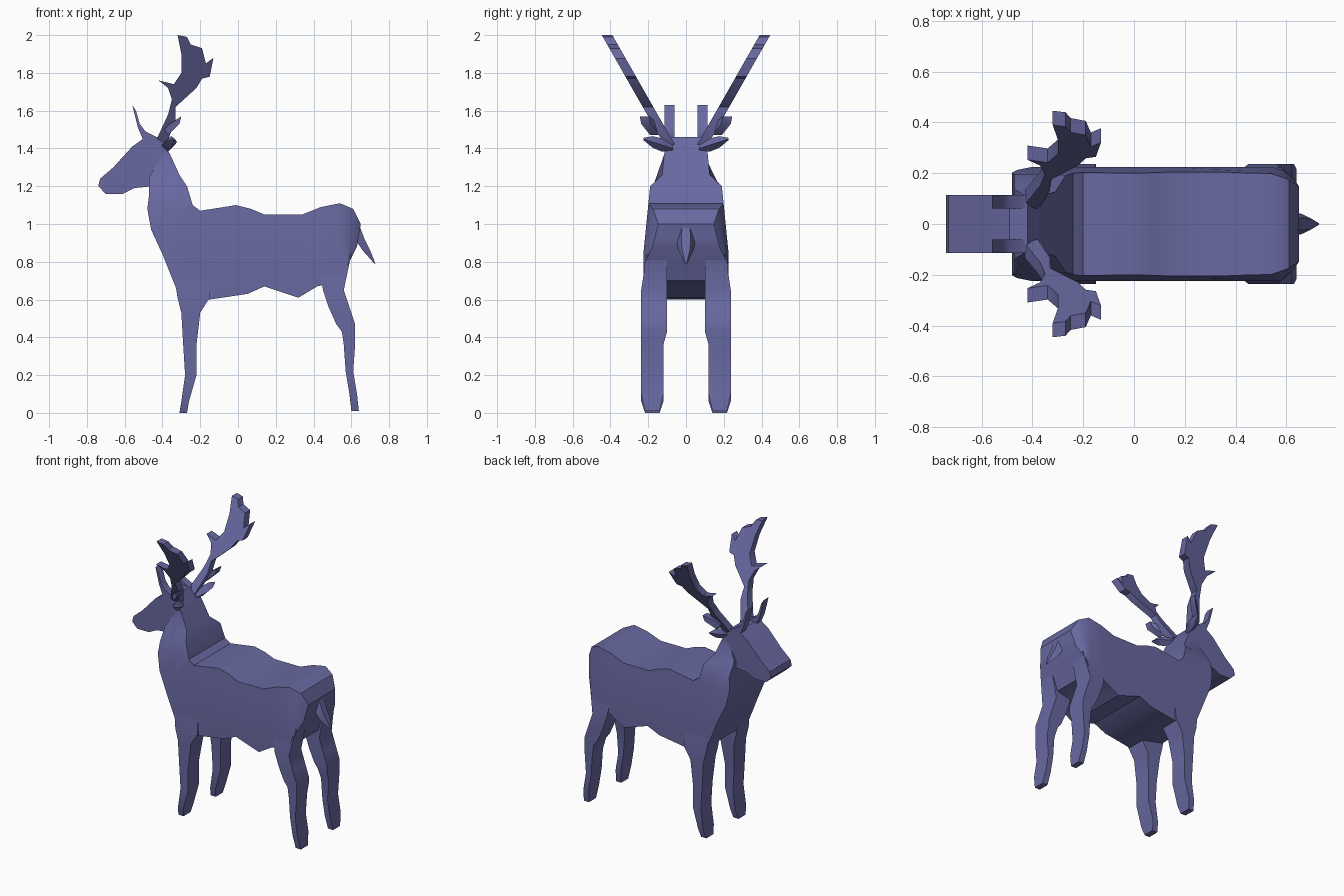
import bpy, bmesh, math

cube = bpy.data.objects.get("Cube")
if cube:
    bpy.data.objects.remove(cube, do_unlink=True)

coat_colour = (0.14, 0.14, 0.36, 1)
coat = bpy.data.materials.new("slate violet")
coat.use_nodes = True
coat.diffuse_color = coat_colour
shader = next(node for node in coat.node_tree.nodes if node.type == 'BSDF_PRINCIPLED')
shader.inputs["Base Color"].default_value = coat_colour


def loft(name, rings):
    """Skin equal-sized closed rings, cap both ends and shade by angle."""
    bm = bmesh.new()
    loops = [[bm.verts.new(point) for point in ring] for ring in rings]
    for lower, upper in zip(loops, loops[1:]):
        for i in range(len(lower)):
            bm.faces.new((lower[i - 1], lower[i], upper[i], upper[i - 1]))
    bm.faces.new(loops[0])
    bm.faces.new(loops[-1])
    bmesh.ops.recalc_face_normals(bm, faces=bm.faces)
    mesh = bpy.data.meshes.new(name)
    bm.to_mesh(mesh)
    bm.free()
    mesh.materials.append(coat)
    part = bpy.data.objects.new(name, mesh)
    bpy.context.collection.objects.link(part)
    bpy.ops.object.select_all(action='DESELECT')
    part.select_set(True)
    bpy.context.view_layer.objects.active = part
    bpy.ops.object.shade_smooth_by_angle(angle=math.radians(35))


def plate(name, outline, centre, half, side=1):
    """Thicken an x-z outline sideways around centre(x, z)."""
    loft(name, [[(x, side * (centre(x, z) + offset), z) for x, z in outline]
                for offset in (-half, half)])


def girth(x, z):
    """Half width of neck and trunk: slim throat, full flanks, tapered rump."""
    flank = .225 - .1 * max(0, z - .85)
    throat = .115 + 1.1 * max(0, 1.27 - z)
    return min(flank, throat) - .9 * max(0, x - .58)


def trunk_ring(bottom, top):
    """Slab-sided section spanning an underside point and a back point."""
    side = []
    for t in (0, .4, .8, 1):
        x, z = (b + (e - b) * t for b, e in zip(bottom, top))
        side.append((x, girth(x, z), z))
    return side + [(x, -y, z) for x, y, z in reversed(side)]


def leg(name, stations, side):
    """Four-sided limb from (height, front edge, back edge)."""
    rings = []
    for z, front, back in stations:
        pinch = .02 if z < .05 else 0
        inner = side * ((.12 if z < .4 else .1) + pinch)
        outer = side * (.237 - .15 * max(0, z - .65) - pinch)
        rings.append([(front, inner, z), (back, inner, z),
                      (back, outer, z), (front, outer, z)])
    loft(name, rings)


# Neck and trunk follow the underside and the back from throat to rump
underside = [(-.47, 1.25), (-.47, 1.16), (-.48, 1.08), (-.46, .97), (-.4, .84),
             (-.32, .64), (-.15, .6), (.05, .63), (.14, .67), (.32, .61),
             (.42, .67), (.55, .7), (.58, .78), (.63, .88)]
back = [(-.38, 1.4), (-.36, 1.37), (-.31, 1.26), (-.27, 1.2), (-.24, 1.1),
        (-.2, 1.07), (-.01, 1.1), (.07, 1.08), (.14, 1.05), (.34, 1.05),
        (.44, 1.09), (.54, 1.11), (.61, 1.08), (.65, 1)]
loft("neck_and_trunk", [trunk_ring(*pair) for pair in zip(underside, back)])

# Head
head = [(-.74, 1.2), (-.7, 1.16), (-.61, 1.16), (-.55, 1.19), (-.45, 1.2),
        (-.36, 1.37), (-.42, 1.46), (-.49, 1.46), (-.56, 1.41), (-.66, 1.3),
        (-.73, 1.24)]
plate("head", head, lambda x, z: 0, .115)

# Limb stations
front_leg = [(0, -.31, -.27), (.06, -.3, -.26), (.2, -.28, -.22),
             (.36, -.29, -.22), (.53, -.3, -.2), (.61, -.32, -.15),
             (.86, -.36, -.16)]
hind_leg = [(.01, .6, .64), (.1, .59, .63), (.22, .57, .61), (.36, .56, .62),
            (.43, .55, .62), (.47, .52, .62), (.56, .48, .59), (.65, .45, .56),
            (.84, .42, .6)]

# Antler outlines
antler = [(-.43, 1.45), (-.38, 1.42), (-.33, 1.55), (-.33, 1.62), (-.22, 1.72),
          (-.19, 1.77), (-.15, 1.78), (-.13, 1.88), (-.17, 1.85), (-.19, 1.93),
          (-.25, 1.95), (-.27, 1.99), (-.32, 2), (-.3, 1.9), (-.3, 1.8),
          (-.34, 1.74), (-.42, 1.76), (-.37, 1.72), (-.35, 1.66), (-.37, 1.58)]
brow_tine = [(-.56, 1.63), (-.54, 1.6), (-.52, 1.53), (-.49, 1.49),
             (-.43, 1.46), (-.5, 1.44), (-.53, 1.51)]
rear_tine = [(-.39, 1.5), (-.36, 1.53), (-.3, 1.57), (-.31, 1.53), (-.37, 1.47)]

for label, side in (("left", 1), ("right", -1)):
    leg(f"{label}_front_leg", front_leg, side)
    leg(f"{label}_hind_leg", hind_leg, side)
    plate(f"{label}_antler", antler, lambda x, z: .11 + .57 * (z - 1.46), .028, side)
    plate(f"{label}_brow_tine", brow_tine, lambda x, z: .088, .027, side)
    plate(f"{label}_rear_tine", rear_tine, lambda x, z: .46 + .8 * x, .025, side)
    # Leaf-shaped ear, widest in the middle and rising to its tip
    ear_rings = []
    for reach, half in ((0, .02), (.4, .035), (.7, .03), (1, .006)):
        x, y, z = -.385 + .045 * reach, side * (.07 + .155 * reach), 1.4 + .05 * reach
        ear_rings.append([(x - half, y, z), (x, y, z - half),
                          (x + half, y, z), (x, y, z + half)])
    loft(f"{label}_ear", ear_rings)

# Pointed tail hanging behind the rump
tail_rings = []
for z, x, half in ((1, .62, .04), (.92, .645, .05), (.86, .68, .04), (.79, .725, .006)):
    tail_rings.append([(x - half / 2, half, z), (x - half / 2, -half, z),
                       (x + half / 2, -half / 2, z), (x + half / 2, half / 2, z)])
loft("tail", tail_rings)
